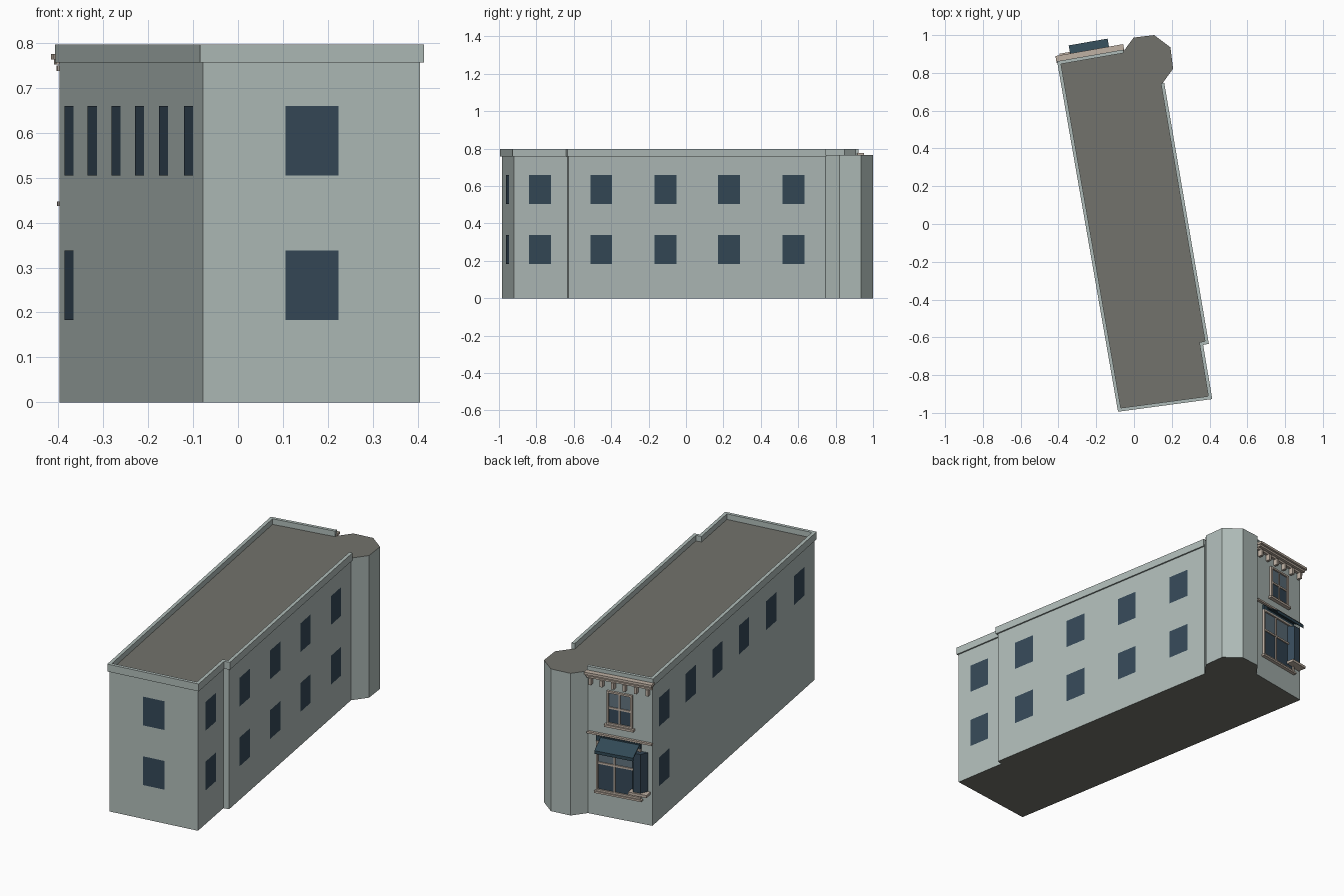
import bpy, bmesh
from mathutils import Vector, Matrix

if "Cube" in bpy.data.objects:
    bpy.data.objects.remove(bpy.data.objects["Cube"])


def material(name, rgb):
    m = bpy.data.materials.new(name)
    m.diffuse_color = (*rgb, 1)
    m.use_nodes = True
    m.node_tree.nodes["Principled BSDF"].inputs["Base Color"].default_value = m.diffuse_color
    return m


WALL = material("painted_wall", (0.43, 0.50, 0.48))
ROOF = material("roof_felt", (0.17, 0.17, 0.15))
GLASS = material("dark_glass", (0.035, 0.065, 0.095))
PALE_GLASS = material("pale_glass", (0.12, 0.17, 0.21))
TRIM = material("stone_trim", (0.52, 0.44, 0.37))
AWNING = material("awning_cloth", (0.03, 0.065, 0.09))


def finish(name, bm, mats, matrix=None):
    bmesh.ops.recalc_face_normals(bm, faces=bm.faces)
    mesh = bpy.data.meshes.new(name)
    bm.to_mesh(mesh)
    bm.free()
    for m in mats:
        mesh.materials.append(m)
    ob = bpy.data.objects.new(name, mesh)
    if matrix:
        ob.matrix_world = matrix
    bpy.context.collection.objects.link(ob)
    return ob


def prism(name, pts, z0, z1, mats, matrix=None):
    """Extrude a plan outline; a second material goes on the top and bottom."""
    bm = bmesh.new()
    lo = [bm.verts.new((x, y, z0)) for x, y in pts]
    hi = [bm.verts.new((x, y, z1)) for x, y in pts]
    for ring in (lo, hi):
        bm.faces.new(ring).material_index = len(mats) - 1
    for i in range(len(pts)):
        j = (i + 1) % len(pts)
        bm.faces.new((lo[i], lo[j], hi[j], hi[i]))
    return finish(name, bm, mats, matrix)


# Plan outline, counter-clockwise; the last points are the faceted corner turret
PLAN = [Vector(p) for p in (
    (-0.055, 0.915), (-0.398, 0.855), (-0.078, -0.985), (0.405, -0.92),
    (0.357, -0.634), (0.387, -0.628), (0.152, 0.747), (0.207, 0.822),
    (0.193, 0.935), (0.107, 1.0), (-0.002, 0.987))]
END, BL, FL, FR, N1, N2, TS = PLAN[:7]
prism("building_walls", PLAN, 0, 0.767, [WALL, ROOF])


def outward(a, b):
    d = (b - a).normalized()
    return Vector((d.y, -d.x))


def offset(path, dist):
    out = []
    for i, p in enumerate(path):
        n1 = outward(path[max(i - 1, 0)], path[max(i, 1)])
        n2 = outward(path[min(i, len(path) - 2)], path[min(i + 1, len(path) - 1)])
        out.append(p + (n1 + n2) * dist / (1 + n1.dot(n2)))
    return out


# Parapet band round everything but the turret
path = PLAN[:7]
prism("parapet", offset(path, 0.008) + offset(path, -0.010)[::-1], 0.757, 0.797, [WALL])

# Plain windows, flush with the side and front walls
UPPER, LOWER = (0.505, 0.66), (0.183, 0.338)


def wall_windows(name, a, b, places, rows):
    bm = bmesh.new()
    d, n = (b - a).normalized(), outward(a, b)
    for t in places:
        c = a.lerp(b, t) + n * 0.0015
        l, r = c - d * 0.0595, c + d * 0.0595
        for z0, z1 in rows:
            bm.faces.new([bm.verts.new(v) for v in (
                (l.x, l.y, z0), (r.x, r.y, z0), (r.x, r.y, z1), (l.x, l.y, z1))])
    ob = finish(name, bm, [GLASS])
    # keep every pane facing outwards
    for f in ob.data.polygons:
        if f.normal.xy.dot(n) < 0:
            f.flip()


wall_windows("left_upper_windows", BL, FL, (0.072, 0.234, 0.4, 0.563, 0.731, 0.903), [UPPER])
wall_windows("left_lower_window", BL, FL, (0.072,), [LOWER])
wall_windows("front_windows", FL, FR, (0.503,), [UPPER, LOWER])
wall_windows("right_front_windows", FR, N1, (0.488,), [UPPER, LOWER])
wall_windows("right_side_windows", N2, TS, (0.127, 0.376, 0.624, 0.874), [UPPER, LOWER])

# Rear shop facade: local x runs along the wall, local y points out of it
u = (END - BL).normalized()
FACADE = Matrix(((u.x, -u.y, 0, BL.x), (u.y, u.x, 0, BL.y), (0, 0, 1, 0), (0, 0, 0, 1)))
LEN = (END - BL).length


def boxes(name, items, mat):
    """Each item is (s0, s1, n0, n1, z0, z1) in facade coordinates."""
    bm = bmesh.new()
    for s0, s1, n0, n1, z0, z1 in items:
        m = Matrix.Translation(((s0 + s1) / 2, (n0 + n1) / 2, (z0 + z1) / 2)) \
            @ Matrix.Diagonal((s1 - s0, n1 - n0, z1 - z0, 1))
        bmesh.ops.create_cube(bm, size=1, matrix=m)
    return finish(name, bm, [mat], FACADE)


def frame(s0, s1, z0, z1, w, n):
    return [(s0, s0 + w, 0, n, z0, z1), (s1 - w, s1, 0, n, z0, z1),
            (s0 + w, s1 - w, 0, n, z0, z0 + w), (s0 + w, s1 - w, 0, n, z1 - w, z1)]


# Cornice, mouldings and brackets
boxes("cornice", [(-0.012, LEN + 0.004, 0, 0.037, 0.763, 0.776),
                  (-0.007, LEN, 0, 0.026, 0.752, 0.763),
                  (-0.004, LEN, 0, 0.014, 0.738, 0.750)], TRIM)
boxes("cornice_brackets", [(s - 0.007, s + 0.007, 0, 0.024, 0.705, 0.740)
                           for s in [0.02 + i * 0.0616 for i in range(6)]], TRIM)
boxes("string_course", [(-0.003, LEN, 0, 0.014, 0.437, 0.447)], TRIM)

# Upper sash window
boxes("upper_window_frame", frame(0.105, 0.243, 0.505, 0.685, 0.010, 0.012)
      + [(0.170, 0.178, 0, 0.009, 0.515, 0.675), (0.115, 0.233, 0, 0.009, 0.590, 0.600)], TRIM)
boxes("upper_window_sill", [(0.095, 0.253, 0, 0.020, 0.493, 0.505)], TRIM)
boxes("upper_window_top_panes", [(0.115, 0.233, 0, 0.004, 0.600, 0.675)], PALE_GLASS)
boxes("upper_window_bottom_panes", [(0.115, 0.233, 0, 0.004, 0.515, 0.590)], GLASS)

# Shop window below the awning
boxes("shop_frame", frame(0.060, 0.300, 0.135, 0.405, 0.010, 0.012)
      + [(0.196, 0.204, 0, 0.010, 0.145, 0.395), (0.07, 0.29, 0, 0.010, 0.282, 0.292)], TRIM)
boxes("shop_sill", [(0.052, 0.308, 0, 0.018, 0.125, 0.135)], TRIM)
boxes("shop_top_panes", [(0.07, 0.29, 0, 0.004, 0.292, 0.395)], PALE_GLASS)
boxes("shop_bottom_panes", [(0.07, 0.29, 0, 0.004, 0.145, 0.282)], GLASS)
boxes("shop_fascia", [(0.060, 0.300, 0, 0.008, 0.405, 0.432)], AWNING)

# Small canted bay with its ledge
prism("bay_window", [(0.025, 0), (0.107, 0), (0.087, 0.035), (0.048, 0.035)],
      0.180, 0.390, [GLASS], FACADE)
boxes("bay_ledge", [(0.011, 0.110, 0, 0.045, 0.166, 0.180)], TRIM)

# Awning: sloping sheet with a short valance, extruded along the wall
profile = [(0, 0.430), (0.080, 0.385), (0.080, 0.368), (0.077, 0.368), (0.077, 0.381), (0, 0.424)]
bm = bmesh.new()
ends = [[bm.verts.new((s, n, z)) for n, z in profile] for s in (0.067, 0.276)]
for e in ends:
    bm.faces.new(e)
for i in range(len(profile)):
    j = (i + 1) % len(profile)
    bm.faces.new((ends[0][i], ends[0][j], ends[1][j], ends[1][i]))
finish("awning", bm, [AWNING], FACADE)
